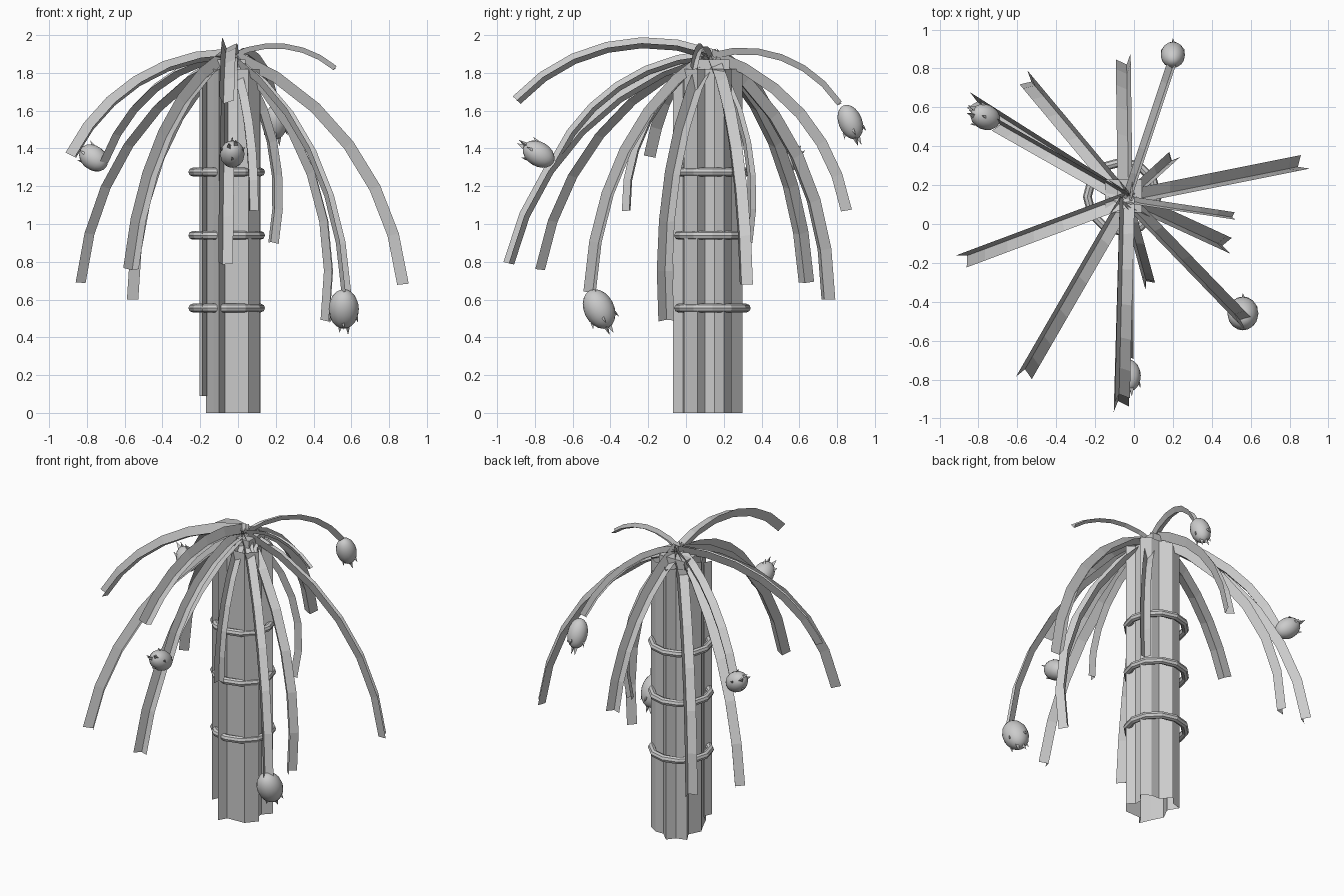
import bpy, math
from mathutils import Vector

if "Cube" in bpy.data.objects:
    bpy.data.objects.remove(bpy.data.objects["Cube"])

CX, CY = -0.06, 0.14
ROOT = Vector((-0.04, 0.13, 1.89))


def mesh(name, verts, faces):
    me = bpy.data.meshes.new(name)
    me.from_pydata([tuple(v) for v in verts], [], faces)
    ob = bpy.data.objects.new(name, me)
    bpy.context.collection.objects.link(ob)
    return ob


def prism(name, pts, z0, z1, closed=True, cap=False):
    n = len(pts)
    verts = [(x, y, z) for z in (z0, z1) for x, y in pts]
    faces = [(i, (i + 1) % n, n + (i + 1) % n, n + i) for i in range(n if closed else n - 1)]
    if cap:
        faces.append(tuple(range(n, 2 * n)))
    return mesh(name, verts, faces)


def frond(name, tip, wing=0.062, segs=6, spread=31):
    """Folded V strip swept along a drooping arc from the crown to the tip."""
    tip = Vector(tip)
    flat = Vector((tip.x - ROOT.x, tip.y - ROOT.y, 0))
    r, drop = flat.length, ROOT.z - tip.z
    out = flat.normalized()
    side = out.cross(Vector((0, 0, 1)))
    mean, h = math.atan2(drop, r), math.radians(spread)
    angs = [mean - h + 2 * h * (i + 0.5) / segs for i in range(segs)]
    step = math.hypot(r, drop) / sum(math.cos(a - mean) for a in angs)
    p, verts = ROOT.copy(), []
    for i in range(segs + 1):
        a = mean - h + 2 * h * i / segs
        t = out * math.cos(a) - Vector((0, 0, math.sin(a)))
        nrm = side.cross(t)
        for deg in (70, None, 154):
            o = Vector()
            if deg is not None:
                d = math.radians(deg)
                o = (side * math.cos(d) + nrm * math.sin(d)) * wing
            verts.append(p + o - nrm * 0.02 + side * 0.012)
        if i < segs:
            b = angs[i]
            p = p + (out * math.cos(b) - Vector((0, 0, math.sin(b)))) * step
    faces = [(3 * i + j, 3 * i + j + 1, 3 * i + j + 4, 3 * i + j + 3)
             for i in range(segs) for j in (0, 1)]
    return mesh(name, verts, faces)


def bud(name, center, axis, length, width):
    """Smooth egg with small thorns around it and two hooks at the tip."""
    q = Vector(axis).to_track_quat('Z', 'Y')
    c = Vector(center)
    bpy.ops.mesh.primitive_uv_sphere_add(segments=16, ring_count=10, radius=1, location=c)
    ob = bpy.context.object
    ob.name = name
    ob.scale = (width / 2, width / 2, length / 2)
    ob.rotation_mode = 'QUATERNION'
    ob.rotation_quaternion = q
    bpy.ops.object.shade_smooth()
    verts, faces = [], []

    def thorn(lat, lon, size, lean):
        rad = Vector((math.cos(lon), math.sin(lon), 0))
        base = rad * (math.cos(lat) * width / 2 * 0.93) + Vector((0, 0, math.sin(lat) * length / 2 * 0.93))
        d = (rad * (1 - lean) + Vector((0, 0, lean))).normalized()
        u = Vector((-rad.y, rad.x, 0))
        v = d.cross(u)
        k = len(verts)
        for i in range(3):
            a = math.tau * i / 3
            verts.append(c + q @ (base + (u * math.cos(a) + v * math.sin(a)) * size * 0.3))
        verts.append(c + q @ (base + d * size))
        faces.extend([(k, k + 1, k + 3), (k + 1, k + 2, k + 3), (k + 2, k, k + 3)])

    for i in range(4):
        thorn(0.5, math.tau * i / 4, 0.035, 0.75)
    for lon in (0.5, 3.6):
        thorn(1.3, lon, 0.05, 0.9)
    mesh(name + "_thorns", verts, faces)


# Pleated trunk, open at the bottom, around a slightly taller core
prism("trunk", [(-0.10, -0.07), (-0.07, -0.015), (0.055, -0.01), (0.115, 0.06), (0.07, 0.10),
                (0.07, 0.15), (0.12, 0.20), (0.06, 0.24), (0.0, 0.24), (-0.06, 0.30),
                (-0.10, 0.25), (-0.17, 0.23), (-0.13, 0.16), (-0.17, 0.08), (-0.13, 0.0)], 0, 1.82)
prism("trunk_core", [(-0.15, 0.06), (0.04, 0.06), (0.04, 0.23), (-0.15, 0.23)], 1.72, 1.87, cap=True)
# Loose strip on the left
prism("trunk_strip", [(-0.19, -0.005), (-0.165, 0.05), (-0.205, 0.09)], 0.09, 1.80, False)

# Rings around the trunk
for i, z in enumerate((0.555, 0.94, 1.275)):
    bpy.ops.mesh.primitive_torus_add(major_segments=12, minor_segments=8, major_radius=0.18,
                                     minor_radius=0.023, location=(CX, CY, z))
    bpy.context.object.name = f"trunk_ring_{i + 1}"

# Drooping fronds
tips = [(-0.05, 0.84, 1.07), (-0.55, 0.74, 0.60), (-0.83, 0.63, 0.69), (-0.87, -0.18, 1.36),
        (-0.56, -0.77, 0.76), (-0.07, -0.93, 0.79), (0.08, -0.31, 1.07), (0.46, -0.10, 0.49),
        (0.86, 0.31, 0.68), (0.18, 0.33, 0.90)]
for i, t in enumerate(tips):
    frond(f"frond_{i + 1}", t, 0.046 if i in (6, 9) else 0.062)
frond("high_frond", (-0.065, -0.89, 1.65), spread=34)
frond("thin_frond", (0.52, 0.045, 1.83), 0.03, spread=34)

# Stems carrying thorny buds: stem end, bud centre, axis, length, width
buds = [((0.19, 0.82, 1.64), (0.20, 0.87, 1.54), (0, 0.4, -1), 0.19, 0.125),
        ((-0.71, 0.51, 1.33), (-0.765, 0.55, 1.35), (-0.7, 0.3, 0.55), 0.17, 0.13),
        ((-0.04, -0.69, 1.33), (-0.03, -0.78, 1.37), (0, -1, 0.6), 0.18, 0.13),
        ((0.57, -0.50, 0.64), (0.56, -0.46, 0.55), (0, 0.5, -1), 0.22, 0.16)]
for i, (end, c, ax, ln, wd) in enumerate(buds):
    frond(f"bud_stem_{i + 1}", end, 0.038 if i == 0 else 0.054, spread=36 if i == 0 else 31)
    bud(f"bud_{i + 1}", c, ax, ln, wd)
